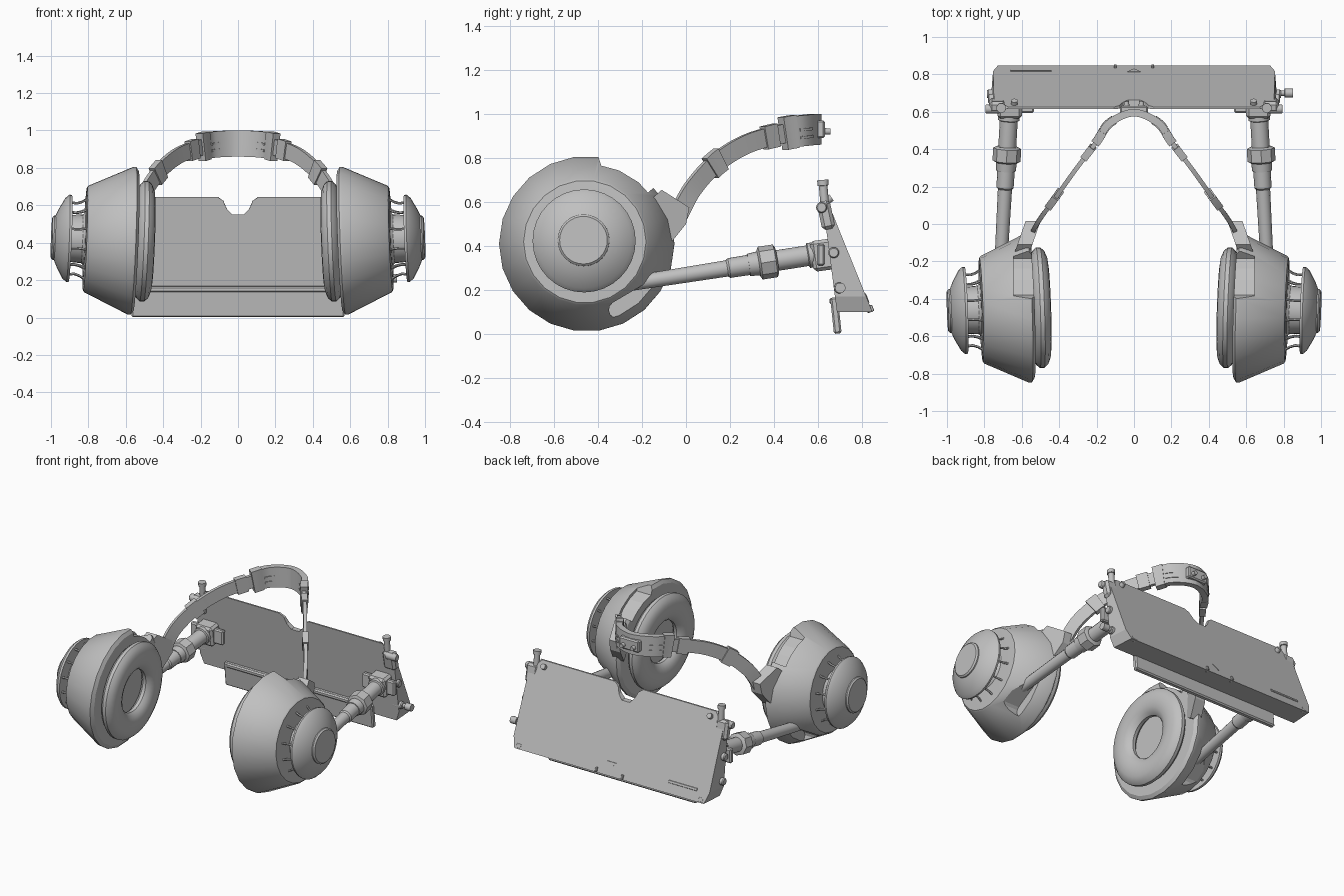
import bpy, bmesh, math
from mathutils import Vector, Matrix

cube = bpy.data.objects.get("Cube")
if cube:
    bpy.data.objects.remove(cube, do_unlink=True)

grey = bpy.data.materials.new("warm grey plastic")
grey.use_nodes = True
grey.diffuse_color = (0.53, 0.53, 0.53, 1)
grey.node_tree.nodes["Principled BSDF"].inputs["Base Color"].default_value = (0.53, 0.53, 0.53, 1)


def finish(name, bm, mirror=True, cutters=(), smooth=True):
    bmesh.ops.recalc_face_normals(bm, faces=bm.faces)
    mesh = bpy.data.meshes.new(name)
    bm.to_mesh(mesh)
    bm.free()
    ob = bpy.data.objects.new(name, mesh)
    bpy.context.collection.objects.link(ob)
    mesh.materials.append(grey)
    if smooth:
        bpy.ops.object.select_all(action='DESELECT')
        ob.select_set(True)
        bpy.context.view_layer.objects.active = ob
        bpy.ops.object.shade_smooth_by_angle(angle=math.radians(32))
    for c in cutters:
        m = ob.modifiers.new("cut", 'BOOLEAN')
        m.operation, m.object, m.solver = 'DIFFERENCE', c, 'EXACT'
    if mirror:
        ob.modifiers.new("mirror", 'MIRROR')
    return ob


def skin(name, rings, closed=False, **kw):
    """Bridge a list of equal point rings; cap the ends unless closed."""
    bm = bmesh.new()
    vs = [[bm.verts.new(p) for p in r] for r in rings]
    n = len(vs[0])
    for i in range(len(vs) if closed else len(vs) - 1):
        a, b = vs[i], vs[(i + 1) % len(vs)]
        for j in range(n):
            k = (j + 1) % n
            bm.faces.new((a[j], a[k], b[k], b[j]))
    if not closed:
        bm.faces.new(vs[0])
        bm.faces.new(vs[-1])
    return finish(name, bm, **kw)


def lathe(name, profile, mat, seg=24, **kw):
    """Revolve (distance along local x, radius) pairs."""
    rings = [[mat @ Vector((x, r * math.cos(t), r * math.sin(t)))
              for t in (2 * math.pi * j / seg for j in range(seg))] for x, r in profile]
    return skin(name, rings, **kw)


def rod(name, a, b, sections, seg=14, **kw):
    """Turned rod from a to b; sections are (fraction, radius)."""
    a, b = Vector(a), Vector(b)
    d = b - a
    mat = Matrix.Translation(a) @ d.to_track_quat('X', 'Z').to_matrix().to_4x4()
    return lathe(name, [(f * d.length, r) for f, r in sections], mat, seg, **kw)


def box(name, centre, size, rot=0, bevel=0.008, **kw):
    bm = bmesh.new()
    mat = Matrix.Translation(centre) @ Matrix.Rotation(rot, 4, 'X') @ Matrix.Diagonal((*size, 1))
    bmesh.ops.create_cube(bm, size=1, matrix=mat)
    if bevel:
        bmesh.ops.bevel(bm, geom=bm.edges[:], offset=bevel, segments=1, affect='EDGES')
    return finish(name, bm, smooth=False, **kw)


def side_prism(name, outline, x0, x1, **kw):
    """Extrude a (y, z) outline along x."""
    return skin(name, [[(x, y, z) for y, z in outline] for x in (x0, x1)], smooth=False, **kw)


def cutter(ob):
    ob.hide_render = True
    ob.hide_set(True)
    return ob


# Ear cups, with a rim notch at the top back and a slot for the lower arm
CY, CZ = -0.45, 0.41
cup = (Matrix.Translation((0.56, CY, CZ)) @ Matrix.Rotation(math.radians(-2.2), 4, 'Y')
       @ Matrix.Rotation(math.radians(-2), 4, 'Z'))


def polar(r, deg):
    t = math.radians(deg)
    return CY + r * math.cos(t), CZ + r * math.sin(t)


notch = cutter(side_prism("notch_cutter", [polar(0.345, a) for a in (40, 52, 64, 78)]
                          + [polar(0.5, a) for a in (88, 64, 40)], 0.45, 0.645, mirror=False))
capsule = []
for cy, cz, start in ((-0.31, 0.11, 125), (-0.02, 0.28, -55)):
    for i in range(7):
        t = math.radians(start + 30 * i)
        capsule.append((cy + 0.04 * math.cos(t), cz + 0.04 * math.sin(t)))
slot = cutter(side_prism("slot_cutter", capsule, 0.67, 0.95, mirror=False))
lathe("ear_cup_shell", [(-0.015, 0.3), (-0.015, 0.375), (0, 0.398), (0.015, 0.398),
                        (0.25, 0.288), (0.258, 0.278), (0.262, 0.2)], cup, 22, cutters=(notch, slot))

# Soft cushion ring
lathe("ear_cushion", [(-0.058 + 0.05 * math.cos(t), 0.233 + 0.092 * math.sin(t))
                      for t in (2 * math.pi * i / 14 for i in range(14))], cup, 40, closed=True)

# Outer cap on a neck, held by curved wires
lathe("cap_neck", [(0.25, 0.15), (0.275, 0.13), (0.35, 0.125)], cup, 28)
lathe("outer_cap", [(0.345, 0.12), (0.34, 0.21), (0.337, 0.232), (0.35, 0.234), (0.372, 0.215),
                    (0.405, 0.155), (0.42, 0.12), (0.424, 0.105)], cup, 32)
lathe("cap_button", [(0.41, 0.118), (0.428, 0.118), (0.437, 0.108)], cup, 32)
bm_count = 12
for i in range(bm_count):
    spin = cup @ Matrix.Rotation(2 * math.pi * (i + 0.5) / bm_count, 4, 'X')
    rings = []
    for x, r in ((0.25, 0.225), (0.28, 0.205), (0.31, 0.195), (0.345, 0.2)):
        rings.append([spin @ Vector((x, r + 0.007 * math.cos(t), 0.007 * math.sin(t)))
                      for t in (math.pi * j / 3 for j in range(6))])
    skin("cap_wire", rings)

# Bracket joining cup and headband
bracket = [(-0.15, 0.62), (-0.11, 0.655), (0.015, 0.575), (0.0, 0.5), (-0.08, 0.4), (-0.15, 0.44)]
skin("band_bracket", [[(x - 0.35 * (y + 0.1), y, z) for y, z in bracket] for x in (0.54, 0.62)], smooth=False)

# Headband: strips swept along a smooth half path
ctrl = [Vector(p) for p in ((0.56, -0.08, 0.47), (0.54, -0.04, 0.53), (0.5, 0.03, 0.66), (0.42, 0.14, 0.78),
                            (0.32, 0.28, 0.865), (0.2, 0.44, 0.91), (0.13, 0.54, 0.925), (0, 0.595, 0.93),
                            (-0.13, 0.54, 0.925))]


def spline(u):
    i = min(int(u), len(ctrl) - 4)
    t = u - i
    a, b, c, d = ctrl[i:i + 4]
    return (2 * b + (c - a) * t + (2 * a - 5 * b + 4 * c - d) * t ** 2
            + (3 * b - a - 3 * c + d) * t ** 3) / 2


def strip(name, u0, u1, half_w, half_t, lift=0, out=0, steps=8):
    rings = []
    for k in range(steps + 1):
        u = u0 + (u1 - u0) * k / steps
        tan = (spline(u + 0.01) - spline(u - 0.01)).normalized()
        n = Vector((-tan.y, tan.x, 0)).normalized() * -1
        w = tan.cross(n).normalized()
        w = w if w.z > 0 else -w
        p = spline(u) + w * lift + n * out
        if u > 5.999:
            p.x = 0
        rings.append([p + w * half_w * a + n * half_t * b for a, b in ((-1, -1), (1, -1), (1, 1), (-1, 1))])
    skin(name, rings)


strip("headband_strip", 0, 6, 0.043, 0.012, steps=36)
strip("lower_band_clip", 1.75, 2.15, 0.055, 0.02)
strip("upper_band_clip", 3.45, 3.8, 0.053, 0.02)
strip("crown_pad", 4.0, 6, 0.07, 0.02, steps=16)
strip("crown_pad_corner", 4.0, 4.5, 0.075, 0.024, steps=4)
for lift in (-0.03, 0.005):
    strip("crown_slot", 4.6, 5.2, 0.006, 0.004, lift, 0.021, 4)
    strip("crown_slot", 4.6, 5.2, 0.006, 0.004, lift, -0.021, 4)
box("crown_buckle", (0, 0.61, 0.93), (0.15, 0.04, 0.08), mirror=False)
rod("crown_knob", (0.04, 0.61, 0.92), (0.04, 0.655, 0.92), [(0, 0.016), (1, 0.014)])

# Lower arms
foot, head = Vector((0.714, -0.25, 0.23)), Vector((0.665, 0.64, 0.37))
rod("lower_arm", foot, head, [(0, 0.034), (0.49, 0.038), (0.5, 0.046), (0.72, 0.048),
                              (0.9, 0.048), (0.905, 0.058), (1, 0.058)])
rod("arm_collar", foot.lerp(head, 0.65), foot.lerp(head, 0.745), [(0, 0.06), (0.1, 0.075), (0.9, 0.075), (1, 0.06)], 8)
rod("arm_sleeve", foot.lerp(head, 0.6), foot.lerp(head, 0.65), [(0, 0.052), (1, 0.056)])

# Visor body: a wedge with a nose notch in its upper edge
half = [(0, 0.55), (0.03, 0.55), (0.06, 0.58), (0.08, 0.625), (0.11, 0.645), (0.68, 0.645),
        (0.72, 0.6), (0.76, 0.57), (0.765, 0.17), (0.74, 0.1)]
outline = half + [(-x, z) for x, z in half[:0:-1]]


def back_y(z):
    return 0.838 - 0.405 * (z - 0.12)


skin("visor_body", [[(x, 0.685 - 0.13 * (z - 0.1), z) for x, z in outline],
                    [(x * 0.985, back_y(z), z) for x, z in outline]], mirror=False, smooth=False)
box("visor_front_shelf", (0, 0.68, 0.085), (1.14, 0.035, 0.165), math.radians(6), mirror=False)
box("visor_shelf_lip", (0, 0.665, 0.15), (1.1, 0.03, 0.03), mirror=False)

# Visor side hardware
box("arm_mount", (0.665, 0.63, 0.36), (0.13, 0.12, 0.14), math.radians(8), 0.015)
box("mount_plate", (0.66, 0.612, 0.36), (0.25, 0.035, 0.1))
box("corner_frame", (0.73, 0.635, 0.54), (0.09, 0.06, 0.13), math.radians(12), 0.015)
rod("corner_pin", (0.71, 0.635, 0.52), (0.71, 0.62, 0.7), [(0, 0.02), (0.85, 0.02), (0.86, 0.026), (1, 0.026)])
for y, z, x in ((0.67, 0.37, 0.78), (0.615, 0.575, 0.795), (0.695, 0.21, 0.785)):
    rod("side_knob", (0.72, y, z), (x, y, z), [(0, 0.025), (0.9, 0.025), (1, 0.02)])
rod("adjust_knob", (0.75, 0.7, 0.21), (0.85, 0.7, 0.21),
    [(0, 0.015), (0.55, 0.015), (0.56, 0.024), (1, 0.024)], mirror=False)
rod("front_peg", (0.64, 0.63, 0.6), (0.64, 0.66, 0.62), [(0, 0.018), (1, 0.018)])

# Visor back details
tilt = math.atan(0.405)
box("back_slot_mark", (-0.55, back_y(0.17), 0.17), (0.22, 0.009, 0.018), tilt, 0.002, mirror=False)
tri = [(-0.035, 0.185), (0.035, 0.185), (0, 0.145)]
skin("back_triangle_mark", [[(x, back_y(z) + o, z) for x, z in tri] for o in (-0.004, 0.004)],
     mirror=False, smooth=False)
box("bottom_stud", (0.1, 0.835, 0.115), (0.014, 0.03, 0.03), tilt, 0.002)
box("corner_stud", (0.7, 0.828, 0.115), (0.035, 0.024, 0.03), tilt, 0.002)
